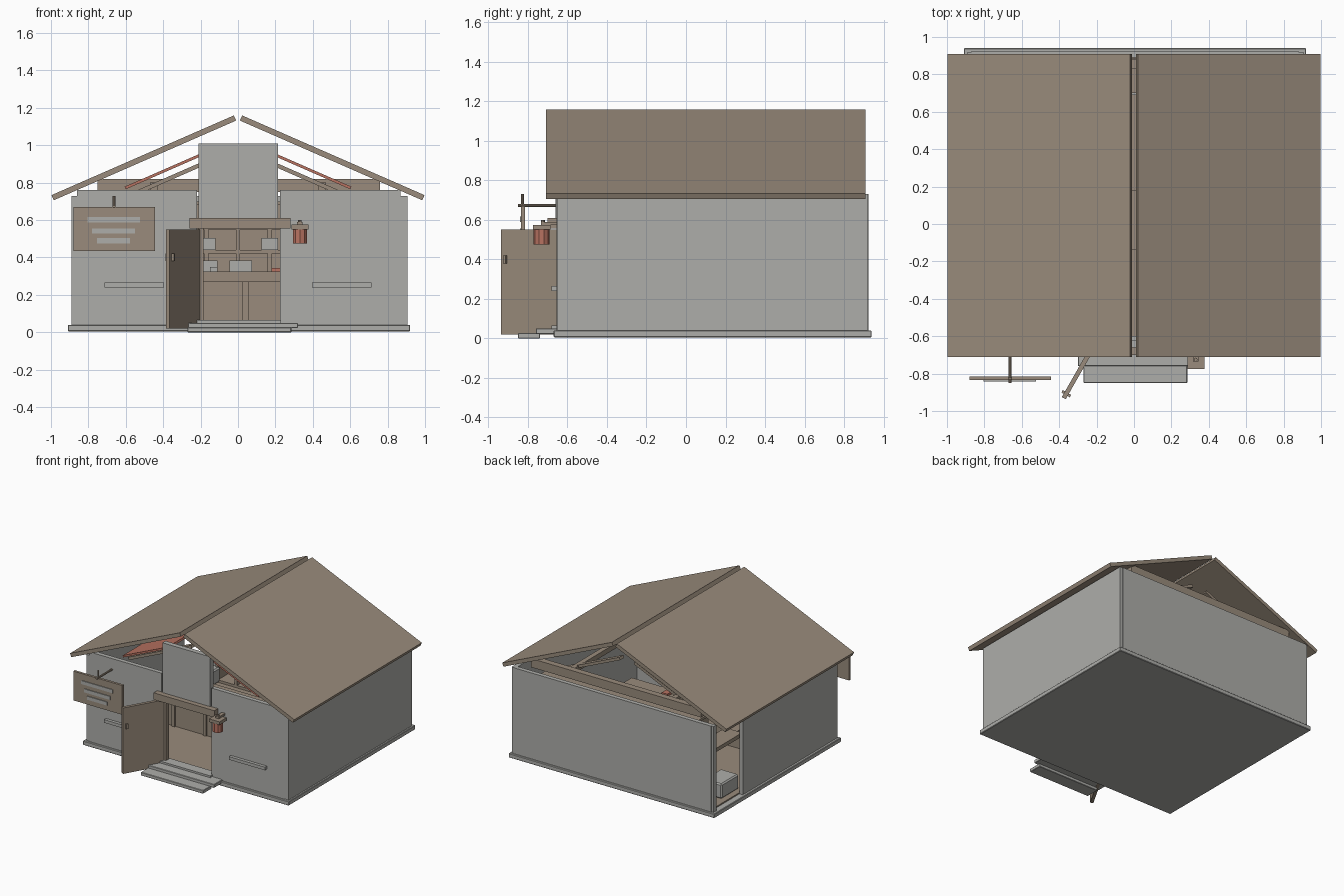
import bpy, bmesh, math
from mathutils import Matrix, Vector

if "Cube" in bpy.data.objects:
    bpy.data.objects.remove(bpy.data.objects["Cube"])


def mat(name, col):
    m = bpy.data.materials.new(name)
    m.diffuse_color = (*col, 1)
    m.use_nodes = True
    m.node_tree.nodes["Principled BSDF"].inputs["Base Color"].default_value = m.diffuse_color
    return m


GREY = mat("stone_grey", (0.42, 0.42, 0.40))
BROWN = mat("wood_brown", (0.32, 0.26, 0.20))
RED = mat("faded_red", (0.48, 0.17, 0.12))


def finish(name, bm, m):
    bmesh.ops.recalc_face_normals(bm, faces=bm.faces)
    me = bpy.data.meshes.new(name)
    bm.to_mesh(me)
    bm.free()
    me.materials.append(m)
    ob = bpy.data.objects.new(name, me)
    bpy.context.collection.objects.link(ob)
    return ob


def box(name, x, y, z, m, bevel=0.0):
    """Box from (min, max) ranges."""
    bm = bmesh.new()
    bmesh.ops.create_cube(bm, size=1)
    for v in bm.verts:
        v.co = [r[0] + (c + 0.5) * (r[1] - r[0]) for r, c in zip((x, y, z), v.co)]
    if bevel:
        bmesh.ops.bevel(bm, geom=bm.edges[:], offset=bevel, segments=1, affect='EDGES')
    return finish(name, bm, m)


def prism(name, pts, y, m):
    """Extrude an x-z outline along y."""
    bm = bmesh.new()
    f = bm.faces.new([bm.verts.new((px, y[0], pz)) for px, pz in pts])
    r = bmesh.ops.extrude_face_region(bm, geom=[f])
    vs = [g for g in r["geom"] if isinstance(g, bmesh.types.BMVert)]
    bmesh.ops.translate(bm, verts=vs, vec=(0, y[1] - y[0], 0))
    return finish(name, bm, m)


def slope(name, a, b, t, y, m):
    """Sloping board between two x-z points, mirrored to both sides."""
    d = (Vector(b) - Vector(a)).normalized()
    n = Vector((-d.y, d.x)) * t
    pts = [Vector(a), Vector(b), Vector(b) + n, Vector(a) + n]
    for side, s in (("right", 1), ("left", -1)):
        prism(f"{name}_{side}", [(p.x * s, p.y) for p in pts], y, m)


def rod(name, a, b, r, m, sides=8):
    a, b = Vector(a), Vector(b)
    bm = bmesh.new()
    rot = (b - a).to_track_quat('Z', 'Y').to_matrix().to_4x4()
    bmesh.ops.create_cone(bm, cap_ends=True, segments=sides, radius1=r, radius2=r,
                          depth=(b - a).length,
                          matrix=Matrix.Translation((a + b) / 2) @ rot)
    return finish(name, bm, m)


# Foundation, floor and steps
box("foundation", (-.91, .92), (-.67, .94), (.005, .04), GREY, .004)
box("floor", (-.86, .87), (-.62, .89), (.04, .05), BROWN)
box("threshold", (-.22, .23), (-.68, -.60), (.04, .065), GREY)
box("upper_step", (-.30, .32), (-.76, -.65), (.022, .05), GREY, .003)
box("lower_step", (-.27, .285), (-.85, -.74), (0, .027), GREY, .003)

# Walls; the left wall stops short of the back corner
box("front_wall_left", (-.86, -.22), (-.655, -.62), (.04, .76), GREY)
box("front_wall_right", (.225, .87), (-.655, -.62), (.04, .76), GREY)
box("front_gable_panel", (-.21, .215), (-.66, -.62), (.58, 1.01), GREY)
box("back_wall", (-.87, .88), (.89, .925), (.04, .73), GREY)
box("right_wall", (.87, .905), (-.65, .92), (.04, .73), GREY)
box("left_wall", (-.89, -.86), (-.65, .55), (.04, .73), GREY)
box("left_back_post", (-.89, -.86), (.885, .92), (.04, .73), GREY)
for s in (-1, 1):
    box("wall_ledge", (s * .555 - .16, s * .555 + .16), (-.68, -.65), (.24, .265), GREY)

# Roof slabs and frame below
slope("roof_slab", (.985, .706), (.01, 1.132), -.03, (-.71, .91), BROWN)
slope("red_rafter_panel", (.60, .765), (.20, .94), -.015, (-.60, -.12), RED)
for y in (-.5, .1, .7):
    slope("rafter", (.62, .70), (.06, .945), -.022, (y, y + .05), BROWN)
box("back_tie_beam", (-.75, .76), (.83, .88), (.75, .82), BROWN)
for x in (-.45, .45):
    box("tie_joist", (x - .02, x + .02), (.0, .83), (.76, .80), BROWN)

# Open door, hinged on the left of the doorway
door = box("door", (0, .335), (-.012, .012), (.02, .55), BROWN)
handle = box("door_handle", (.30, .315), (-.026, .026), (.38, .42), BROWN)
for ob in (door, handle):
    ob.location = (-.21, -.64, 0)
    ob.rotation_euler.z = math.atan2(-.29, -.165)
box("door_lintel", (-.26, .28), (-.70, -.63), (.555, .61), BROWN)
box("door_jamb", (-.21, -.185), (-.65, -.61), (.06, .56), BROWN)

# Hanging sign with raised bars
box("sign_board", (-.88, -.445), (-.835, -.815), (.435, .67), BROWN)
for z, w in ((.602, .14), (.542, .115), (.49, .088)):
    box("sign_bar", (-.665 - w, -.665 + w), (-.841, -.834), (z - .014, z + .014), GREY)
rod("sign_arm", (-.663, -.85, .672), (-.663, -.62, .672), .008, BROWN)
rod("sign_hanger", (-.663, -.828, .66), (-.663, -.828, .73), .007, BROWN)

# Wall lamp
box("lamp_cap", (.285, .378), (-.775, -.685), (.55, .575), BROWN)
box("lamp_arm", (.315, .345), (-.735, -.64), (.573, .59), BROWN)
rod("lamp_knob", (.33, -.725, .57), (.33, -.725, .60), .01, BROWN)
rod("lamp_body", (.332, -.731, .475), (.332, -.731, .55), .04, RED, 10)

# Counter inside
box("counter_front", (-.55, .55), (-.10, -.07), (.05, .27), BROWN)
box("counter_top", (-.58, .58), (-.14, .18), (.27, .325), BROWN)
for x in (-.5, -.22, .04, .3, .5):
    box("counter_batten", (x - .015, x + .015), (-.112, -.10), (.05, .27), BROWN)
box("counter_box", (-.15, -.11), (-.08, 0), (.325, .35), GREY)
box("counter_cup", (.18, .23), (-.08, -.02), (.325, .345), RED)

# Back shelves with boxes
box("shelf_back", (-.70, .70), (.86, .885), (.05, .70), BROWN)
for z in (.05, .30, .42, .55, .68):
    box("shelf_board", (-.70, .70), (.70, .86), (z, z + .02), BROWN)
for i in range(9):
    x = -.68 + i * .17
    box("shelf_divider", (x - .012, x + .012), (.70, .86), (.05, .70), BROWN)
for x, z, w in ((-.16, .44, .04), (.17, .44, .045), (-.16, .32, .05), (.015, .32, .06),
                (.5, .44, .05), (-.5, .44, .05)):
    box("stock_box", (x - w, x + w), (.69, .80), (z, z + .065), GREY)

# Crate by the open back corner
box("crate", (-.82, -.66), (.50, .72), (.05, .17), GREY, .01)
box("side_shelf", (-.85, -.70), (.50, .86), (.48, .51), BROWN)
